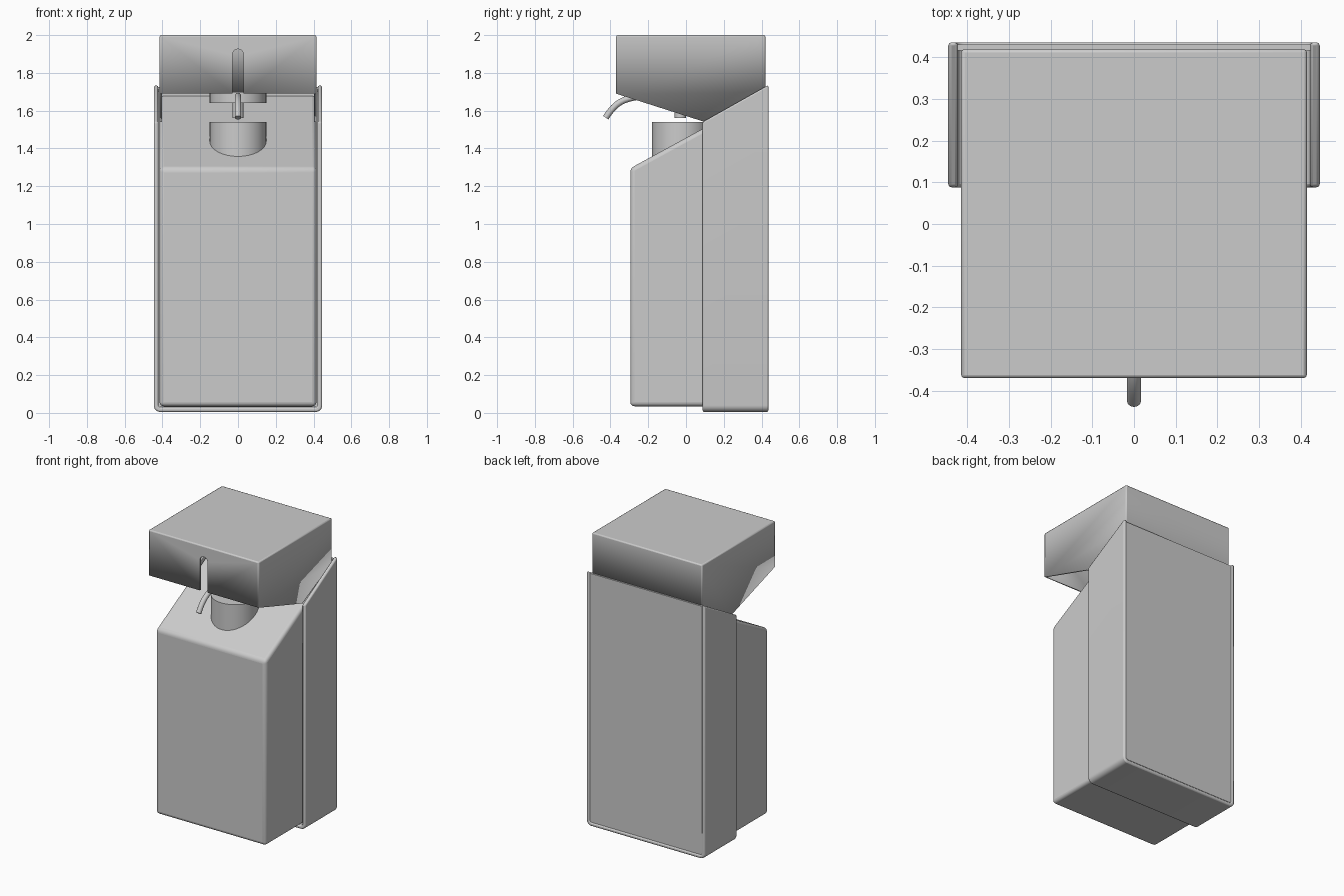
import bpy, bmesh, math
from mathutils import Vector

if "Cube" in bpy.data.objects:
    bpy.data.objects.remove(bpy.data.objects["Cube"])

grey = bpy.data.materials.new("light grey plastic")
grey.diffuse_color = (0.6, 0.6, 0.6, 1)
grey.use_nodes = True
grey.node_tree.nodes["Principled BSDF"].inputs["Base Color"].default_value = grey.diffuse_color


def finish(obj):
    obj.data.materials.append(grey)
    bpy.context.view_layer.objects.active = obj
    bpy.ops.object.select_all(action='DESELECT')
    obj.select_set(True)
    bpy.ops.object.shade_smooth_by_angle(angle=math.radians(35))
    return obj


def prism(name, points, axis, lo, hi):
    """Extrude a closed profile along x (points are y, z) or y (points are x, z)."""
    bm = bmesh.new()
    place = (lambda p, t: (t, p[0], p[1])) if axis == 'x' else (lambda p, t: (p[0], t, p[1]))
    a = [bm.verts.new(place(p, lo)) for p in points]
    b = [bm.verts.new(place(p, hi)) for p in points]
    bm.faces.new(a)
    bm.faces.new(b)
    n = len(points)
    for i in range(n):
        j = (i + 1) % n
        bm.faces.new((a[i], a[j], b[j], b[i]))
    bmesh.ops.recalc_face_normals(bm, faces=bm.faces)
    me = bpy.data.meshes.new(name)
    bm.to_mesh(me)
    bm.free()
    obj = bpy.data.objects.new(name, me)
    bpy.context.collection.objects.link(obj)
    return obj


def edit(obj, fn):
    bm = bmesh.new()
    bm.from_mesh(obj.data)
    fn(bm)
    bm.to_mesh(obj.data)
    bm.free()


def bevel(obj, width, segments=3):
    m = obj.modifiers.new("rounding", 'BEVEL')
    m.width, m.segments = width, segments
    m.limit_method, m.angle_limit = 'ANGLE', math.radians(25)


def cylinder(name, r, y, z0, z1):
    bpy.ops.mesh.primitive_cylinder_add(vertices=48, radius=r, depth=z1 - z0,
                                        location=(0, y, (z0 + z1) / 2))
    obj = bpy.context.object
    obj.name = name
    return finish(obj)


def arc(cx, cz, r, a0, a1, n=6):
    return [(cx + r * math.cos(math.radians(a0 + (a1 - a0) * i / n)),
             cz + r * math.sin(math.radians(a0 + (a1 - a0) * i / n))) for i in range(n + 1)]


# Container body with sloping shoulder
body = prism("container", [(-0.295, 0.035), (0.42, 0.035), (0.42, 1.685), (-0.295, 1.295)],
             'x', -0.415, 0.415)
bevel(body, 0.022, 4)
finish(body)

# Wall tray: open channel round the container, cut to the slope
W, T = 0.446, 0.024
outer = [(-W, 1.9)] + arc(-W + 0.035, 0.04, 0.035, 180, 270) + arc(W - 0.035, 0.04, 0.035, 270, 360) + [(W, 1.9)]
wi = W - T
inner = [(wi, 1.9)] + arc(wi - 0.015, 0.044, 0.015, 360, 270) + arc(-wi + 0.015, 0.044, 0.015, 270, 180) + [(-wi, 1.9)]
tray = prism("wall_tray", outer + inner, 'y', 0.088, 0.436)


def cut_slope(bm):
    geom = bm.verts[:] + bm.edges[:] + bm.faces[:]
    res = bmesh.ops.bisect_plane(bm, geom=geom, plane_co=(0, 0.088, 1.54),
                                 plane_no=Vector((0, -0.195, 0.347)).normalized(), clear_outer=True)
    rim = [e for e in res['geom_cut'] if isinstance(e, bmesh.types.BMEdge)]
    bmesh.ops.holes_fill(bm, edges=rim)
    bmesh.ops.recalc_face_normals(bm, faces=bm.faces)


edit(tray, cut_slope)
bevel(tray, 0.008, 2)
finish(tray)

# Back plate set into the tray
finish(prism("back_plate", [(-0.424, 0.03), (0.424, 0.03), (0.424, 1.725), (-0.424, 1.725)],
             'y', 0.416, 0.431))

# Hollow cap, open underneath
cap = prism("cap", [(-0.37, 1.69), (0.1, 1.54), (0.42, 1.70), (0.42, 2.0), (-0.37, 2.0)],
            'x', -0.415, 0.415)


def open_bottom(bm):
    down = [f for f in bm.faces if f.normal.z < -0.3]
    bmesh.ops.delete(bm, geom=down, context='FACES')


edit(cap, open_bottom)
bevel(cap, 0.008, 2)
shell = cap.modifiers.new("wall", 'SOLIDIFY')
shell.thickness, shell.offset = 0.012, -1

# Arched slot for the spout
slot = prism("slot_cutter", [(-0.029, 1.6)] + [(0.029, 1.6)] + arc(0, 1.897, 0.029, 0, 180, 10),
             'y', -0.45, -0.3)
slot.hide_render = True
slot.display_type = 'WIRE'
cut = cap.modifiers.new("slot", 'BOOLEAN')
cut.object, cut.operation, cut.solver = slot, 'DIFFERENCE', 'EXACT'
finish(cap)

# Bottle neck, pump stem and pump head
PY = -0.03
cylinder("bottle_neck", 0.15, PY, 1.30, 1.54)
cylinder("pump_stem", 0.03, PY, 1.56, 1.66)
cylinder("pump_head", 0.15, PY, 1.64, 1.70)

# Curved spout
curve = bpy.data.curves.new("spout", 'CURVE')
curve.dimensions = '3D'
curve.bevel_depth, curve.bevel_resolution = 0.017, 4
curve.use_fill_caps = True
path = curve.splines.new('BEZIER')
path.bezier_points.add(1)
ends = [((0, -0.10, 1.675), (0, -0.02, 1.675), (0, -0.33, 1.69)),
        ((0, -0.425, 1.563), (0, -0.37, 1.645), (0, -0.45, 1.53))]
for p, (co, left, right) in zip(path.bezier_points, ends):
    p.co, p.handle_left, p.handle_right = co, left, right
spout = bpy.data.objects.new("spout", curve)
bpy.context.collection.objects.link(spout)
bpy.context.view_layer.objects.active = spout
bpy.ops.object.select_all(action='DESELECT')
spout.select_set(True)
bpy.ops.object.convert(target='MESH')
finish(bpy.context.object)
